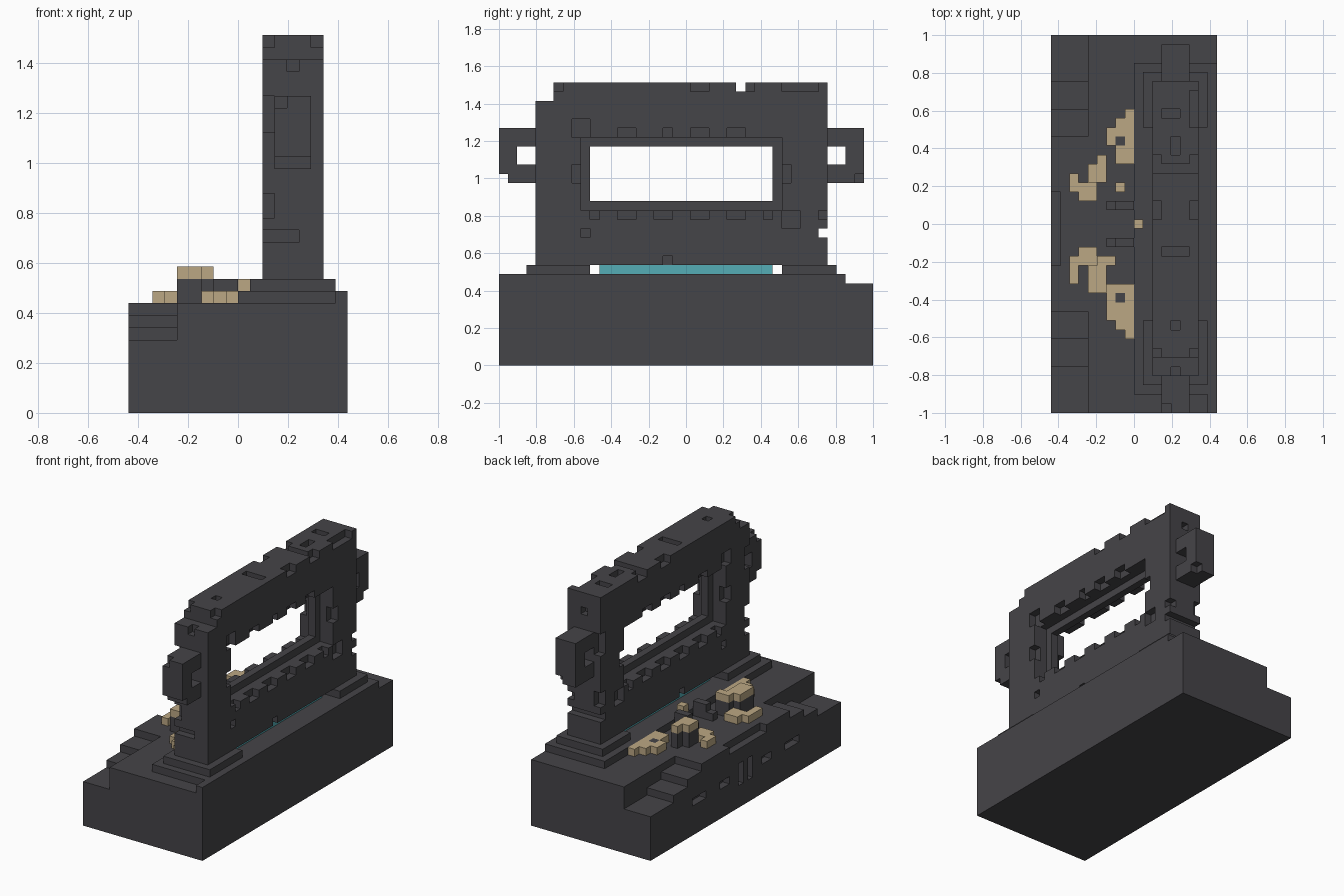
import bpy, bmesh
from itertools import product

V = 2 / 41                      # edge of one block
SIZE = (18, 41)                 # blocks in x and y

if "Cube" in bpy.data.objects:
    bpy.data.objects.remove(bpy.data.objects["Cube"])


def material(name, rgb):
    m = bpy.data.materials.new(name)
    m.use_nodes = True
    m.diffuse_color = (*rgb, 1)
    m.node_tree.nodes["Principled BSDF"].inputs["Base Color"].default_value = (*rgb, 1)
    return m


stone = material("dark stone", (0.06, 0.058, 0.065))
sand = material("tan block", (0.50, 0.39, 0.23))
water = material("teal", (0.09, 0.42, 0.47))


def box(i, j, k):
    """Block cells in three half-open ranges."""
    return set(product(range(*i), range(*j), range(*k)))


def build(name, cells, mat):
    """Skin a set of block cells and merge flat areas."""
    bm = bmesh.new()
    verts = {}

    def vert(p):
        if p not in verts:
            verts[p] = bm.verts.new(((p[0] - SIZE[0] / 2) * V, (p[1] - SIZE[1] / 2) * V, p[2] * V))
        return verts[p]

    for c in cells:
        for axis in range(3):
            for side in (0, 1):
                n = list(c)
                n[axis] += 2 * side - 1
                if tuple(n) in cells:
                    continue
                a, b = (axis + 1) % 3, (axis + 2) % 3
                loop = []
                for da, db in ((0, 0), (1, 0), (1, 1), (0, 1)):
                    p = list(c)
                    p[axis] += side
                    p[a] += da
                    p[b] += db
                    loop.append(vert(tuple(p)))
                bm.faces.new(loop if side else loop[::-1])
    bmesh.ops.dissolve_limit(bm, angle_limit=0.01, verts=bm.verts, edges=bm.edges)
    me = bpy.data.meshes.new(name)
    bm.to_mesh(me)
    bm.free()
    me.materials.append(mat)
    ob = bpy.data.objects.new(name, me)
    bpy.context.collection.objects.link(ob)


# Base with stairs at both ends of the left-hand ledge
base = box((0, 18), (0, 41), (0, 9))
for end, height in ((5, 6), (8, 7), (11, 8)):
    base -= box((0, 4), (0, end), (height, 9))
    base -= box((0, 4), (41 - end, 41), (height, 9))
base -= box((0, 1), (16, 24), (8, 9))
# Slots in the long side
for j, k in (((9, 12), (4, 5)), ((15, 17), (4, 5)), ((19, 20), (3, 6))):
    base -= box((0, 1), j, k)
    base -= box((0, 1), (41 - j[1], 41 - j[0]), k)
# Stepped plinth and rim
base |= box((9, 18), (2, 38), (9, 10)) | box((17, 18), (0, 2), (9, 10))
base |= box((10, 17), (3, 10), (10, 11)) | box((10, 17), (31, 37), (10, 11))
build("base", base, stone)

# Water strip under the wall
build("water_strip", box((12, 15), (11, 30), (10, 11)), water)

# Wall with window and recessed frame
wall = box((11, 16), (4, 36), (11, 31))
wall -= box((11, 16), (10, 30), (18, 24))
for i in ((11, 13), (14, 16)):
    wall -= box(i, (9, 31), (17, 25))
# Dents around the window on both faces
dents = [((j, j + 2), k) for j in (13, 21, 25) for k in ((16, 17), (25, 26))]
dents += [((17, 19), (16, 17)), ((18, 19), (25, 26)), ((10, 11), (16, 17)),
          ((29, 30), (16, 17)), ((8, 9), (20, 22)), ((31, 32), (20, 22)),
          ((8, 10), (25, 27)), ((9, 10), (14, 15)), ((31, 33), (15, 17)),
          ((18, 19), (11, 12)), ((21, 23), (30, 31)), ((6, 7), (30, 31)),
          ((27, 28), (30, 31)), ((35, 36), (16, 17))]
for j, k in dents:
    wall -= box((11, 12), j, k) | box((15, 16), j, k)
# Broken corner and notches right through
wall -= box((11, 16), (4, 6), (29, 31)) | box((11, 16), (26, 27), (30, 31))
wall -= box((11, 16), (35, 36), (14, 15))
# Dents in both wall ends
for j in (4, 35):
    for i, k in (((11, 12), (23, 26)), ((11, 12), (16, 18)), ((11, 14), (14, 15)), ((13, 14), (28, 29))):
        wall -= box(i, (j, j + 1), k)
# Dents in the top
for i, j in (((12, 14), (32, 33)), ((13, 14), (28, 30)), ((12, 15), (17, 18)),
             ((13, 14), (9, 10)), ((15, 16), (31, 35))):
    wall -= box(i, j, (30, 31))
build("wall", wall, stone)

# Handles at the wall ends
front = box((12, 15), (0, 4), (20, 26)) - box((12, 15), (2, 4), (22, 24))
front -= box((12, 15), (0, 1), (20, 21)) | box((12, 13), (0, 1), (25, 26))
build("front_handle", front, stone)
back = box((12, 15), (36, 40), (20, 26)) - box((12, 15), (36, 38), (22, 24))
build("back_handle", back - box((14, 15), (39, 40), (20, 21)), stone)

# Rubble heaps: column, then start and end along the base
outer = [(8, 27, 33), (7, 27, 29), (7, 30, 32), (6, 29, 31),
         (8, 8, 14), (7, 9, 12), (7, 13, 14), (6, 10, 14)]
inner = [(4, 23, 25), (3, 23, 25), (2, 24, 26), (7, 24, 25),
         (4, 16, 18), (3, 16, 18), (2, 14, 17), (9, 20, 21)]
raised = [(5, 25, 28), (4, 25, 27), (5, 13, 17), (4, 13, 16), (6, 16, 17)]
heap = set()
core = set()
for i, a, b in outer + inner:
    z = 10 if i == 9 else 9
    heap |= box((i, i + 1), (a, b), (z, z + 1))
for i, a, b in raised:
    heap |= box((i, i + 1), (a, b), (11, 12))
    core |= box((i, i + 1), (a, b), (9, 11))
for j in (12, 29):
    core |= box((7, 8), (j, j + 1), (9, 10))
for j in (18, 22):
    core |= box((6, 9), (j, j + 1), (9, 10)) | box((7, 9), (j, j + 1), (10, 11))
build("rubble_blocks", heap, sand)
build("rubble_core", core - heap, stone)
